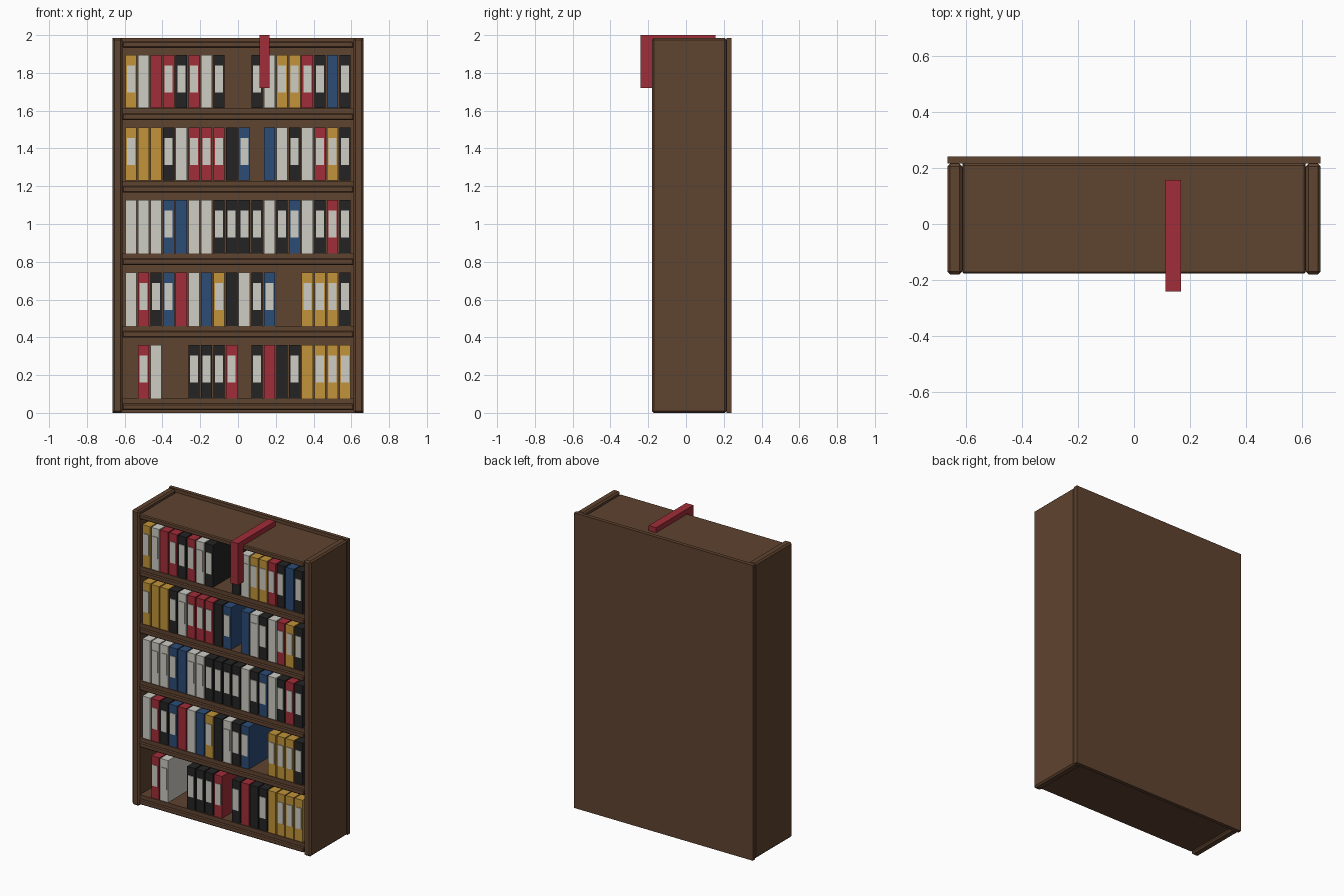
import bpy, bmesh

if "Cube" in bpy.data.objects:
    bpy.data.objects.remove(bpy.data.objects["Cube"])


def srgb(r, g, b):
    return tuple(((c / 255 + 0.055) / 1.055) ** 2.4 for c in (r, g, b)) + (1,)


def material(name, rgb):
    m = bpy.data.materials.new(name)
    m.diffuse_color = srgb(*rgb)
    m.use_nodes = True
    m.node_tree.nodes["Principled BSDF"].inputs["Base Color"].default_value = m.diffuse_color
    return m


wood = material("brown wood", (95, 67, 47))
red = material("red", (160, 45, 56))
white = material("off white", (205, 204, 196))
colours = {
    "r": red, "w": white,
    "y": material("mustard", (193, 148, 57)),
    "b": material("navy blue", (44, 76, 118)),
    "k": material("black", (36, 36, 37)),
}


def boxes(name, spans, mat, bevel=0.0):
    """One object made of axis-aligned boxes given as (x0, x1, y0, y1, z0, z1)."""
    bm = bmesh.new()
    for x0, x1, y0, y1, z0, z1 in spans:
        for v in bmesh.ops.create_cube(bm, size=1)["verts"]:
            v.co.x = x0 if v.co.x < 0 else x1
            v.co.y = y0 if v.co.y < 0 else y1
            v.co.z = z0 if v.co.z < 0 else z1
    mesh = bpy.data.meshes.new(name)
    bm.to_mesh(mesh)
    bm.free()
    mesh.materials.append(mat)
    ob = bpy.data.objects.new(name, mesh)
    bpy.context.collection.objects.link(ob)
    if bevel:
        mod = ob.modifiers.new("edge", "BEVEL")
        mod.width = bevel
        mod.segments = 1
    return ob


# Carcass: two side boards, back board, top and bottom
SIDE_IN, SIDE_OUT, FRONT, BACK = 0.612, 0.665, -0.18, 0.215
boxes("left_side", [(-SIDE_OUT, -SIDE_IN, FRONT, BACK, 0, 1.985)], wood, 0.01)
boxes("right_side", [(SIDE_IN, SIDE_OUT, FRONT, BACK, 0, 1.985)], wood, 0.01)
boxes("back_board", [(-SIDE_OUT, SIDE_OUT, BACK, 0.24, 0, 1.985)], wood)
boxes("top_board", [(-SIDE_IN, SIDE_IN, -0.177, BACK, 1.933, 1.966)], wood, 0.006)

# Shelves with a lower front lip, and the deck the books stand on
PITCH, FIRST = 0.384, 0.077
for i in range(5):
    deck = FIRST + PITCH * i
    boxes(f"shelf_{i + 1}", [(-SIDE_IN, SIDE_IN, -0.177, BACK, deck - 0.063, deck - 0.028)],
          wood, 0.006)
    boxes(f"shelf_deck_{i + 1}", [(-SIDE_IN, SIDE_IN, -0.168, BACK, deck - 0.03, deck - 0.001)], wood)

# Binders: one letter per slot, capital = with spine label, dot = empty slot
rows = [
    ".RW..KKKR.KrkKyYYY",
    "wRKBrwbYkWKB..YYYK",
    "wWWBbWWKKKKwKBwKRK",
    "YyyKWRRRkB.bWKwRYK",
    "YWrRKRWK..KWYYRKbK",
]
SLOT, HALF, HEIGHT, SPINE = 0.0667, 0.0295, 0.282, -0.165
labels = []
for i, row in enumerate(rows):
    z = FIRST + PITCH * i
    groups = {}
    for j, letter in enumerate(row):
        if letter == ".":
            continue
        x = SLOT * (j - 8.5)
        groups.setdefault(letter.lower(), []).append(
            (x - HALF, x + HALF, SPINE, 0.13, z, z + HEIGHT))
        if letter.isupper():
            labels.append((x - 0.021, x + 0.021, SPINE - 0.004, SPINE + 0.001,
                           z + 0.084, z + 0.226))
    for key, spans in groups.items():
        boxes(f"binders_row_{i + 1}_{key}", spans, colours[key])
boxes("spine_labels", labels, white)

# Red ribbon bar lying on top and hanging down the front
boxes("ribbon_top", [(0.113, 0.168, FRONT, 0.157, 1.966, 2.0)], red)
boxes("ribbon_front", [(0.113, 0.168, -0.24, FRONT, 1.72, 2.0)], red)
